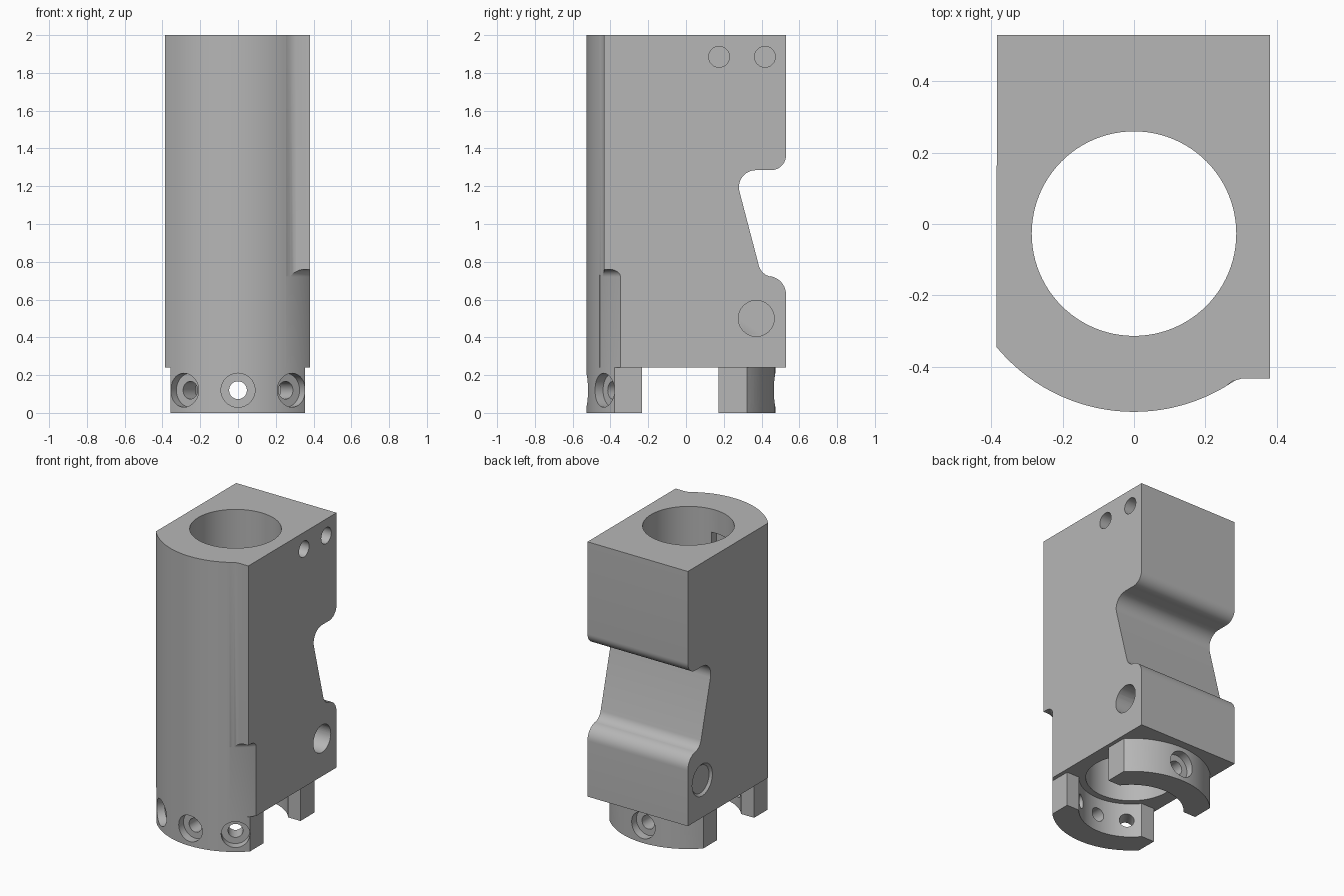
import bpy, bmesh
from math import sin, cos, radians
from mathutils import Vector

if "Cube" in bpy.data.objects:
    bpy.data.objects.remove(bpy.data.objects["Cube"], do_unlink=True)

AXIS_Y = -0.027      # bore axis
OUTER = 0.5          # outer radius about the bore axis
BOTTOM = 0.24        # underside of the main block

grey = bpy.data.materials.new("plain grey")
grey.use_nodes = True
grey.diffuse_color = (0.47, 0.47, 0.47, 1)
grey.node_tree.nodes["Principled BSDF"].inputs["Base Color"].default_value = (0.47, 0.47, 0.47, 1)


def finish(bm, name):
    bmesh.ops.recalc_face_normals(bm, faces=bm.faces[:])
    mesh = bpy.data.meshes.new(name)
    bm.to_mesh(mesh)
    bm.free()
    mesh.materials.append(grey)
    obj = bpy.data.objects.new(name, mesh)
    bpy.context.collection.objects.link(obj)
    return obj


def loft(name, sections):
    """Closed solid through matching point loops."""
    bm = bmesh.new()
    loops = [[bm.verts.new(p) for p in s] for s in sections]
    for a, b in zip(loops, loops[1:]):
        for i in range(len(a)):
            j = (i + 1) % len(a)
            bm.faces.new((a[i], a[j], b[j], b[i]))
    bm.faces.new(loops[0])
    bm.faces.new(loops[-1])
    return finish(bm, name)


def box(name, lo, hi):
    corners = [(lo[0], lo[1]), (hi[0], lo[1]), (hi[0], hi[1]), (lo[0], hi[1])]
    return loft(name, [[(x, y, z) for x, y in corners] for z in (lo[2], hi[2])])


def rod(name, start, end, r1, r2=None, sides=48):
    start, end = Vector(start), Vector(end)
    bm = bmesh.new()
    bmesh.ops.create_cone(bm, cap_ends=True, segments=sides, radius1=r1,
                          radius2=r1 if r2 is None else r2, depth=(end - start).length)
    turn = (end - start).to_track_quat('Z', 'Y').to_matrix()
    for v in bm.verts:
        v.co = turn @ v.co + (start + end) / 2
    return finish(bm, name)


def arc(cx, cy, r, a0, a1, n=10):
    angles = [radians(a0 + (a1 - a0) * i / n) for i in range(n + 1)]
    return [(cx + r * cos(a), cy + r * sin(a)) for a in angles]


def sector(name, profile, a0, a1, n=24):
    """Part turn of a radius/height profile about the bore axis."""
    angles = [radians(a0 + (a1 - a0) * i / n) for i in range(n + 1)]
    return loft(name, [[(r * cos(a), AXIS_Y + r * sin(a), z) for r, z in profile] for a in angles])


def cut(target, *cutters):
    for c in cutters:
        c.hide_render = True
        mod = target.modifiers.new("cut", 'BOOLEAN')
        mod.operation, mod.solver, mod.object = 'DIFFERENCE', 'EXACT', c
        bpy.context.view_layer.objects.active = target
        bpy.ops.object.modifier_apply(modifier=mod.name)
        bpy.data.objects.remove(c, do_unlink=True)


# Main block: flat sides and back, rounded front with a small square lip
plan = arc(0, AXIS_Y, OUTER, 219.6, 300.7, 40)
plan += [(0.277, -0.441), (0.305, -0.433), (0.382, -0.433), (0.382, 0.53), (-0.385, 0.53)]
body = loft("main_block", [[(x, y, z) for x, y in plan] for z in (BOTTOM, 2)])

# Scooped recess across the back
scoop = [(0.7, 1.365), (0.53, 1.365)]
scoop += arc(0.45, 1.365, 0.08, 0, -90)
scoop += arc(0.37, 1.195, 0.09, 90, 194)
scoop += arc(0.463, 0.80, 0.08, 194, 256)
scoop += arc(0.43, 0.625, 0.1, 82, 0)
scoop += [(0.7, 0.625)]
cut(body, loft("recess_cutter", [[(x, y, z) for y, z in scoop] for x in (-0.6, 0.6)]))

# Bore and the relief pocket in its wall
cut(body, rod("bore_cutter", (0, AXIS_Y, 0), (0, AXIS_Y, 2.2), 0.287, sides=96))
cut(body, sector("pocket_cutter", [(0.25, 1.3), (0.35, 1.3), (0.35, 1.84), (0.25, 1.84)], -176, -85))

# Rounded notch under the front lip
notch = [(0.498, 0.1)] + arc(0.538, 0.72, 0.04, 180, 90, 8) + [(0.75, 0.76), (0.75, 0.1)]
cut(body, sector("notch_cutter", notch, -59.3, -36))

# Cross hole with chamfered rims
cut(body, rod("cross_cutter", (-0.6, 0.372, 0.5), (0.6, 0.372, 0.5), 0.095))
for side, edge in ((1, 0.382), (-1, -0.385)):
    cut(body, rod("rim_cutter", (edge - side * 0.015, 0.372, 0.5),
                  (edge + side * 0.015, 0.372, 0.5), 0.095, 0.125))

# Two blind holes near the top
for y in (0.175, 0.418):
    cut(body, rod("blind_cutter", (0.262, y, 1.885), (0.5, y, 1.885), 0.055),
        rod("rim_cutter", (0.377, y, 1.885), (0.387, y, 1.885), 0.055, 0.065))

# Split collar under the block: ring trimmed at both sides and slotted across
collar = rod("split_collar", (0, AXIS_Y, 0), (0, AXIS_Y, BOTTOM), OUTER, sides=128)
cut(collar,
    rod("inside_cutter", (0, AXIS_Y, -0.1), (0, AXIS_Y, 0.4), 0.33, sides=96),
    rod("chamfer_cutter", (0, AXIS_Y, -0.02), (0, AXIS_Y, 0.02), 0.37, 0.33, sides=96),
    box("slot_cutter", (-0.8, AXIS_Y - 0.205, -0.1), (0.8, AXIS_Y + 0.2, 0.4)),
    box("side_cutter", (0.356, -0.8, -0.1), (0.8, 0.8, 0.4)),
    box("side_cutter", (-0.8, -0.8, -0.1), (-0.358, 0.8, 0.4)))

# Counterbored screw holes, three on each half
for middle in (-90, 90):
    for turn in (-35, 0, 35):
        a = radians(middle + turn)

        def at(r):
            return (r * cos(a), AXIS_Y + r * sin(a), 0.12)
        cut(collar, rod("screw_cutter", at(0.22), at(0.6), 0.047, sides=32),
            rod("head_cutter", at(0.44), at(0.6), 0.09, sides=40))

# Smooth the curved walls, keep edges sharp
for obj in (body, collar):
    bpy.ops.object.select_all(action='DESELECT')
    obj.select_set(True)
    bpy.context.view_layer.objects.active = obj
    bpy.ops.object.shade_smooth_by_angle(angle=radians(30))
